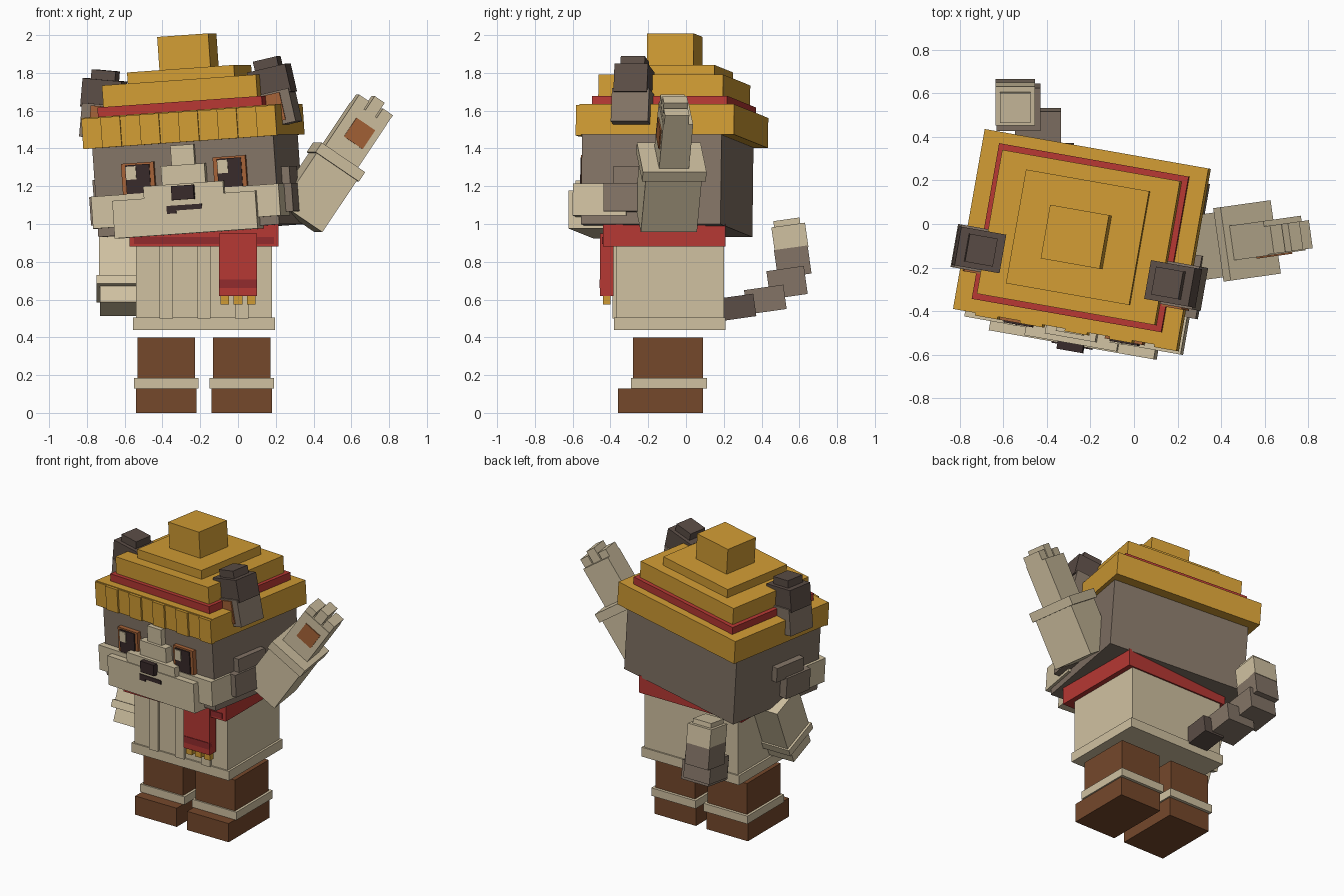
import bpy
import bmesh
from math import radians
from mathutils import Matrix, Vector

default_cube = bpy.data.objects.get("Cube")
if default_cube:
    bpy.data.objects.remove(default_cube, do_unlink=True)


def linear(channel):
    value = channel / 255
    return value / 12.92 if value < 0.04 else ((value + 0.055) / 1.055) ** 2.4


def material(name, red, green, blue):
    colour = (linear(red), linear(green), linear(blue), 1)
    mat = bpy.data.materials.new(name)
    mat.use_nodes = True
    mat.diffuse_color = colour
    mat.node_tree.nodes["Principled BSDF"].inputs["Base Color"].default_value = colour
    return mat


cream = material("cream fur", 208, 193, 161)
taupe = material("taupe fur", 131, 116, 102)
umber = material("dark umber fur", 91, 77, 70)
mustard = material("mustard wool", 209, 156, 52)
crimson = material("crimson cloth", 182, 56, 51)
maroon = material("maroon cloth", 146, 43, 45)
leather = material("boot leather", 117, 72, 43)
rust = material("rust skin", 165, 98, 55)
black = material("nose black", 56, 42, 42)


def frame(location, x=0, y=0, z=0):
    """Placed frame turned by the angles in degrees, x first."""
    turn = Matrix.Identity(4)
    for axis, angle in (("Z", z), ("Y", y), ("X", x)):
        turn = turn @ Matrix.Rotation(radians(angle), 4, axis)
    return Matrix.Translation(location) @ turn


WORLD = Matrix.Identity(4)


def box(name, mat, x, y, z, base=WORLD):
    """Box from its (low, high) range on each axis of the base frame."""
    low, high = Vector((x[0], y[0], z[0])), Vector((x[1], y[1], z[1]))
    shape = Matrix.Translation((low + high) / 2) @ Matrix.Diagonal((*(high - low), 1))
    bm = bmesh.new()
    bmesh.ops.create_cube(bm, size=1, matrix=shape)
    mesh = bpy.data.meshes.new(name)
    bm.to_mesh(mesh)
    bm.free()
    mesh.materials.append(mat)
    obj = bpy.data.objects.new(name, mesh)
    obj.matrix_world = base
    bpy.context.scene.collection.objects.link(obj)
    return obj


def about(middle, width):
    return (middle - width / 2, middle + width / 2)


SIDES = (("right", -1), ("left", 1))
BODY_X = -0.18

# Legs and boots
for side, sign in SIDES:
    leg_x = BODY_X + sign * 0.2
    box(side + "_leg", leather, about(leg_x, 0.305), (-0.28, 0.09), (0.13, 0.4))
    box(side + "_boot_cuff", cream, about(leg_x, 0.34), (-0.29, 0.11), (0.13, 0.185))
    box(side + "_boot", leather, about(leg_x, 0.32), (-0.36, 0.09), (0, 0.13))

# Body with raised front pleats and hem
box("body", cream, about(BODY_X, 0.72), (-0.37, 0.2), (0.44, 0.9))
box("body_hem", cream, about(BODY_X, 0.75), (-0.38, 0.21), (0.44, 0.505))
for number in range(3):
    pleat_x = BODY_X + (number - 1) * 0.2
    box("coat_pleat", cream, about(pleat_x, 0.07), (-0.388, -0.36), (0.5, 0.88))

# Scarf, hanging end and fringe
box("scarf", crimson, about(BODY_X, 0.79), (-0.44, 0.21), (0.88, 1))
box("scarf_fold", maroon, about(BODY_X, 0.74), (-0.445, -0.43), (0.895, 0.93))
box("scarf_end", crimson, about(0, 0.2), (-0.455, -0.385), (0.62, 0.95))
box("scarf_end_stripe", maroon, about(0, 0.2), (-0.459, -0.42), (0.66, 0.705))
for number in range(3):
    tassel_x = (number - 1) * 0.07
    box("scarf_tassel", mustard, about(tassel_x, 0.045), (-0.44, -0.4), (0.575, 0.63))

# Lowered right arm, swung forward
arm = frame((-0.635, -0.08, 0.94), x=-22)
box("right_sleeve", cream, about(0, 0.2), about(0, 0.25), (-0.29, 0.03), arm)
box("right_sleeve_cuff", cream, about(0, 0.23), about(0, 0.27), (-0.33, -0.28), arm)
box("right_hand", cream, about(0, 0.19), about(0, 0.2), (-0.42, -0.32), arm)

# Raised left arm, with its palm to the front
arm = frame((0.43, -0.09, 1.195), y=34, z=8)
box("left_sleeve", cream, about(0, 0.26), about(0, 0.3), (-0.2, 0.17), arm)
box("left_sleeve_cuff", cream, about(0, 0.28), about(0, 0.34), (0.13, 0.19), arm)
box("left_hand", cream, about(0, 0.21), about(0, 0.16), (0.18, 0.47), arm)
box("left_palm_pad", rust, about(0.01, 0.12), (-0.087, -0.07), (0.29, 0.41), arm)
for number, tip in enumerate((0.52, 0.56, 0.53)):
    finger_x = (number - 1) * 0.073
    box("left_finger", cream, about(finger_x, 0.064), about(-0.01, 0.13), (0.46, tip), arm)

# Tail, a chain of blocks curling up to a pale tip
tail_chain = (
    ("tail_root", umber, (-0.35, 0.28, 0.56), 0.17, 0.12),
    ("tail_lower", taupe, (-0.44, 0.42, 0.6), 0.21, 0.13),
    ("tail_bend", taupe, (-0.53, 0.535, 0.69), 0.2, 0.15),
    ("tail_upper", taupe, (-0.545, 0.565, 0.8), 0.18, 0.15),
    ("tail_pale_end", cream, (-0.545, 0.55, 0.93), 0.18, 0.13),
    ("tail_tip", cream, (-0.545, 0.535, 1), 0.14, 0.05),
)
for name, mat, middle, depth, height in tail_chain:
    across = about(0, 0.15 if mat is umber else depth)
    box(name, mat, across, about(0, depth), about(0, height), frame(middle, x=8))

# Head, turned and tipped to one side
head = frame((-0.19, -0.078, 0.95), y=-4, z=-10)
box("head", taupe, about(0, 0.975), (-0.4, 0.35), (0.015, 0.55), head)
box("cheek_band", cream, about(0, 1.01), (-0.443, -0.155), (0.06, 0.23), head)
box("muzzle", cream, about(0, 0.77), (-0.486, -0.3), (0, 0.2), head)
box("upper_muzzle", cream, about(0, 0.43), (-0.48, -0.3), (0.19, 0.265), head)
box("nose_bridge", cream, about(0, 0.235), (-0.455, -0.38), (0.26, 0.365), head)
box("brow_blaze", cream, about(0, 0.125), (-0.435, -0.38), (0.36, 0.47), head)
box("nose", black, about(0, 0.12), (-0.515, -0.47), (0.18, 0.255), head)
box("mouth", black, about(0, 0.19), (-0.492, -0.48), (0.125, 0.152), head)
box("mouth_corner", black, about(-0.07, 0.05), (-0.492, -0.48), (0.11, 0.13), head)

# Eyes and side tufts
for side, sign in SIDES:
    eye_x = sign * 0.247
    box(side + "_eye_rim", rust, about(eye_x, 0.175), (-0.43, -0.39), about(0.3, 0.185), head)
    box(side + "_pupil", black, about(eye_x, 0.13), (-0.438, -0.42), about(0.3, 0.165), head)
    box(side + "_eye_glint", cream, about(eye_x - 0.035, 0.055), (-0.444, -0.43),
        about(0.34, 0.07), head)
    box(side + "_upper_tuft", taupe, about(sign * 0.49, 0.08), (-0.22, 0.02), (0.22, 0.32), head)
    box(side + "_lower_tuft", taupe, about(sign * 0.49, 0.11), (-0.27, -0.06), (0.08, 0.23), head)

# Ears, leaning in towards the hat
for side, sign in SIDES:
    ear = head @ frame((sign * 0.49, -0.13, 0.54), y=-sign * 9)
    box(side + "_ear", taupe, about(0, 0.19), about(0, 0.2), (0, 0.18), ear)
    box(side + "_inner_ear", rust, about(-sign * 0.02, 0.13), (-0.109, -0.09), (0.02, 0.17), ear)
    box(side + "_ear_cap", umber, about(0, 0.21), about(0, 0.18), (0.16, 0.31), ear)
    box(side + "_ear_tip", umber, about(0, 0.13), about(0, 0.13), (0.3, 0.36), ear)

# Knitted hat: stacked tiers over a ribbed brim
hat_tiers = (
    ("hat_brim", mustard, 1.045, 0.83, (0.49, 0.65)),
    ("hat_band", crimson, 0.885, 0.725, (0.64, 0.7)),
    ("hat_lower_tier", mustard, 0.83, 0.67, (0.69, 0.815)),
    ("hat_upper_tier", mustard, 0.575, 0.53, (0.81, 0.875)),
    ("hat_bobble", mustard, 0.275, 0.25, (0.87, 1.053)),
)
for name, mat, width, depth, height in hat_tiers:
    box(name, mat, about(-0.01, width), about(0.005, depth), height, head)
RIBS = 10
for number in range(RIBS):
    rib_width = 1.045 / RIBS
    rib_x = -0.01 + (number - (RIBS - 1) / 2) * rib_width
    front = -0.43 if number % 2 else -0.418
    box("brim_rib", mustard, about(rib_x, rib_width), (front, -0.4), (0.485, 0.645), head)
